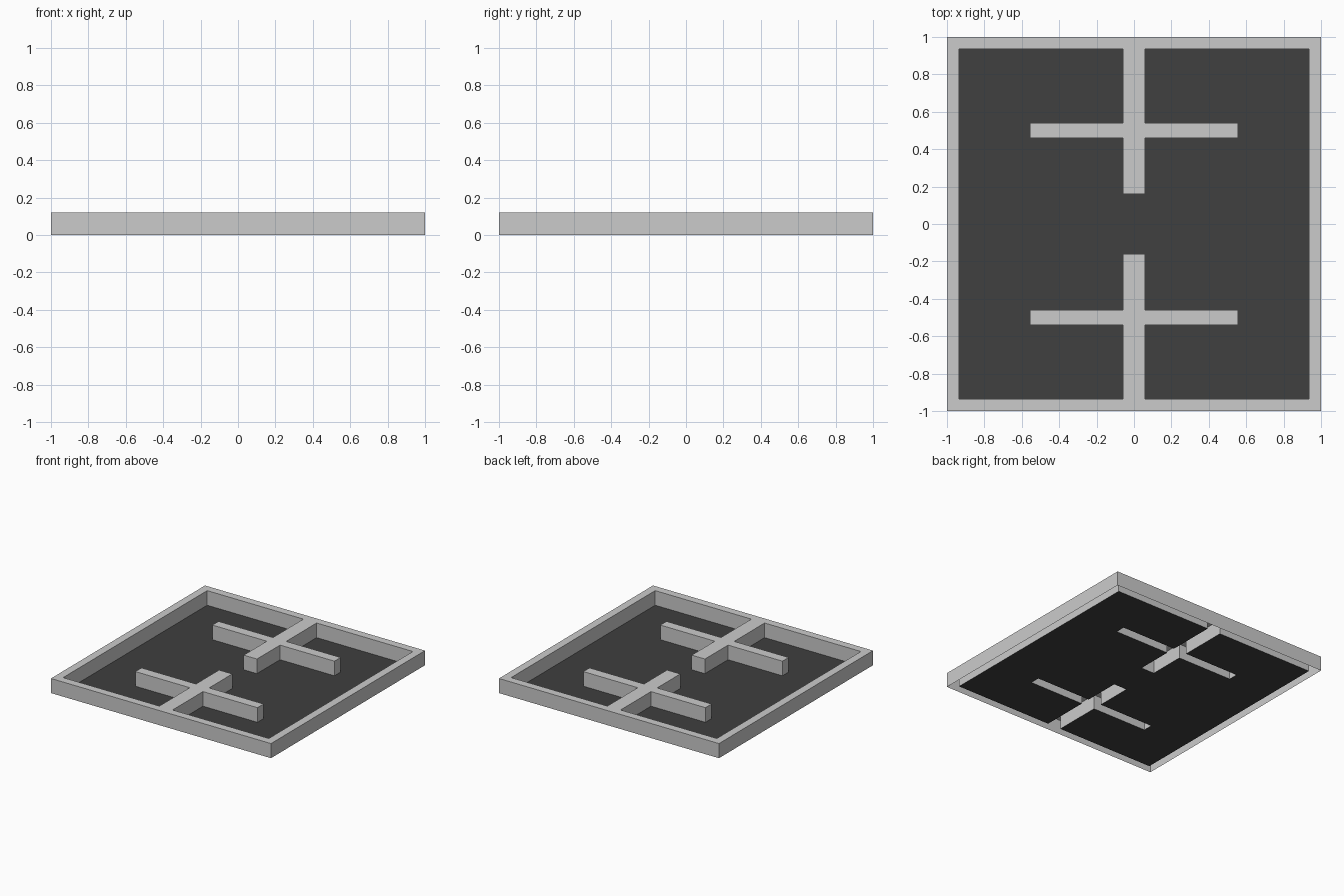
import bpy, bmesh

if "Cube" in bpy.data.objects:
    bpy.data.objects.remove(bpy.data.objects["Cube"])

H = 0.12                     # wall height
OUT, INN = 1.0, 0.935        # outer and inner edge of the rim
SPINE, TIP = 0.06, 0.16      # half width and free end of the spines
ARM, A0, A1 = 0.555, 0.46, 0.54   # cross arm reach and its y range


def both(vals):
    return sorted([-v for v in vals] + list(vals))


XS = both([SPINE, ARM, INN, OUT])
YS = both([TIP, A0, A1, INN, OUT])


def is_wall(x, y):
    x, y = abs(x), abs(y)
    return (x > INN or y > INN
            or (x < SPINE and y > TIP)
            or (x < ARM and A0 < y < A1))


def sheet(wall, z):
    """Flat sheet of all plan cells that are wall (or floor)."""
    bm = bmesh.new()
    for x0, x1 in zip(XS, XS[1:]):
        for y0, y1 in zip(YS, YS[1:]):
            if is_wall((x0 + x1) / 2, (y0 + y1) / 2) == wall:
                bm.faces.new([bm.verts.new((x, y, z)) for x, y in
                              ((x0, y0), (x1, y0), (x1, y1), (x0, y1))])
    bmesh.ops.remove_doubles(bm, verts=bm.verts, dist=1e-4)
    return bm


def finish(bm, name):
    me = bpy.data.meshes.new(name)
    bm.to_mesh(me)
    bm.free()
    ob = bpy.data.objects.new(name, me)
    bpy.context.collection.objects.link(ob)
    return ob


# Raised walls: top sheet with its borders dropped to the ground, open below
bm = sheet(True, H)
rim = [e for e in bm.edges if e.is_boundary]
ext = bmesh.ops.extrude_edge_only(bm, edges=rim)
for v in ext["geom"]:
    if isinstance(v, bmesh.types.BMVert):
        v.co.z = 0
bmesh.ops.recalc_face_normals(bm, faces=bm.faces)
bm.normal_update()
top = next(f for f in bm.faces if abs(f.normal.z) > 0.9)
if top.normal.z < 0:
    bmesh.ops.reverse_faces(bm, faces=bm.faces)
finish(bm, "walls")

# Dark floor between the walls
floor = finish(sheet(False, 0), "floor")
mat = bpy.data.materials.new("dark_floor")
mat.diffuse_color = (0.05, 0.05, 0.05, 1)
mat.use_nodes = True
mat.node_tree.nodes["Principled BSDF"].inputs["Base Color"].default_value = mat.diffuse_color
floor.data.materials.append(mat)
